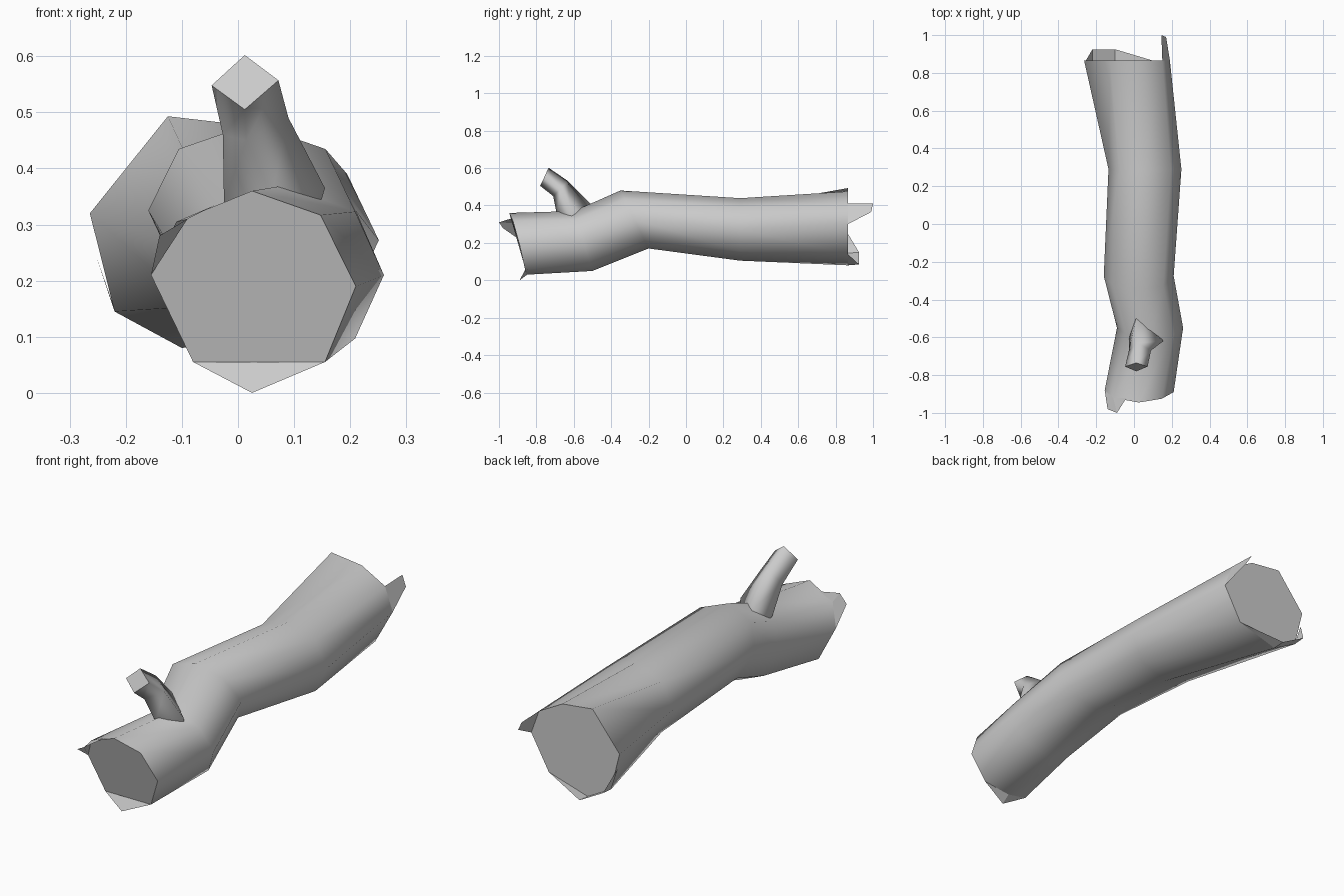
import bpy, bmesh, math
from mathutils import Vector

if "Cube" in bpy.data.objects:
    bpy.data.objects.remove(bpy.data.objects["Cube"], do_unlink=True)

bark = bpy.data.materials.new("grey wood")
bark.use_nodes = True
bark.diffuse_color = (0.6, 0.6, 0.6, 1)
shader = bark.node_tree.nodes["Principled BSDF"]
shader.inputs["Base Color"].default_value = bark.diffuse_color
shader.inputs["Roughness"].default_value = 0.8


def oval(center, rx, rz, lean, sides=8):
    """Ring of points clockwise from the top; lean shifts the top along y."""
    ring = []
    for i in range(sides):
        a = math.tau * i / sides
        offset = Vector((rx * math.sin(a), lean * math.cos(a), rz * math.cos(a)))
        ring.append(Vector(center) + offset)
    return ring


def loft(name, rings, back_cap=True, teeth=()):
    """Smooth tube through the rings, with crisp end caps and splinters."""
    bm = bmesh.new()
    rows = [[bm.verts.new(p) for p in ring] for ring in rings]
    n = len(rows[0])
    for a, b in zip(rows, rows[1:]):
        for i in range(n):
            j = (i + 1) % n
            bm.faces.new((a[i], a[j], b[j], b[i])).smooth = True
    plates = [list(reversed(rings[0]))] + list(teeth)
    if back_cap:
        plates.append(rings[-1])
    # Separate points keep the edges of caps and splinters sharp
    for plate in plates:
        bm.faces.new([bm.verts.new(p) for p in plate])
    mesh = bpy.data.meshes.new(name)
    bm.to_mesh(mesh)
    bm.free()
    mesh.materials.append(bark)
    obj = bpy.data.objects.new(name, mesh)
    bpy.context.collection.objects.link(obj)
    return obj


# Broken ends of the trunk
front = [(.025, -.945, .36), (.147, -.925, .317), (.21, -.89, .19), (.155, -.86, .055),
         (.025, -.85, .03), (-.08, -.86, .055), (-.155, -.88, .21), (-.11, -.92, .305)]
back_outline = [(.03, .475), (.15, .41), (.19, .3), (.1, .14),
                (-.1, .08), (-.22, .145), (-.264, .32), (-.125, .493)]
back = [(x, .865, z) for x, z in back_outline]

# Splinters standing out from the ends
splinters = [
    [front[3], front[5], (.025, -.89, 0)],
    [front[3], front[4], (.025, -.89, 0)],
    [front[4], front[5], (.025, -.89, 0)],
    [front[6], front[7], (-.09, -1, .31), (-.14, -.98, .28)],
    [front[7], (-.04, -.92, .335), (-.09, -1, .31)],
    [back[1], back[2], (.17, .99, .365), (.145, 1, .41)],
    [back[4], back[5], (-.22, .925, .15), (-.1, .925, .085)],
    [back[5], (-.255, .865, .25), (-.22, .925, .15)],
    [back[3], back[4], (-.1, .925, .085)],
]

# Crooked trunk
loft("log_trunk", [
    front,
    oval((.085, -.55, .21), .175, .16, -.05),
    oval((.025, -.275, .325), .185, .155, -.075),
    oval((.058, .29, .272), .193, .167, 0),
    back,
], teeth=splinters)

# Four-sided branch stub, rooted inside the trunk
loft("branch_stub", [
    [(.012, -.735, .602), (.072, -.755, .557), (.012, -.78, .505), (-.047, -.755, .548)],
    [(.02, -.63, .53), (.09, -.67, .49), (.015, -.71, .45), (-.027, -.67, .46)],
    [(.01, -.5, .4), (.155, -.62, .365), (.06, -.69, .35), (-.025, -.6, .34)],
    [(.03, -.5, .3), (.13, -.58, .28), (.07, -.64, .27), (.01, -.58, .27)],
], back_cap=False)
